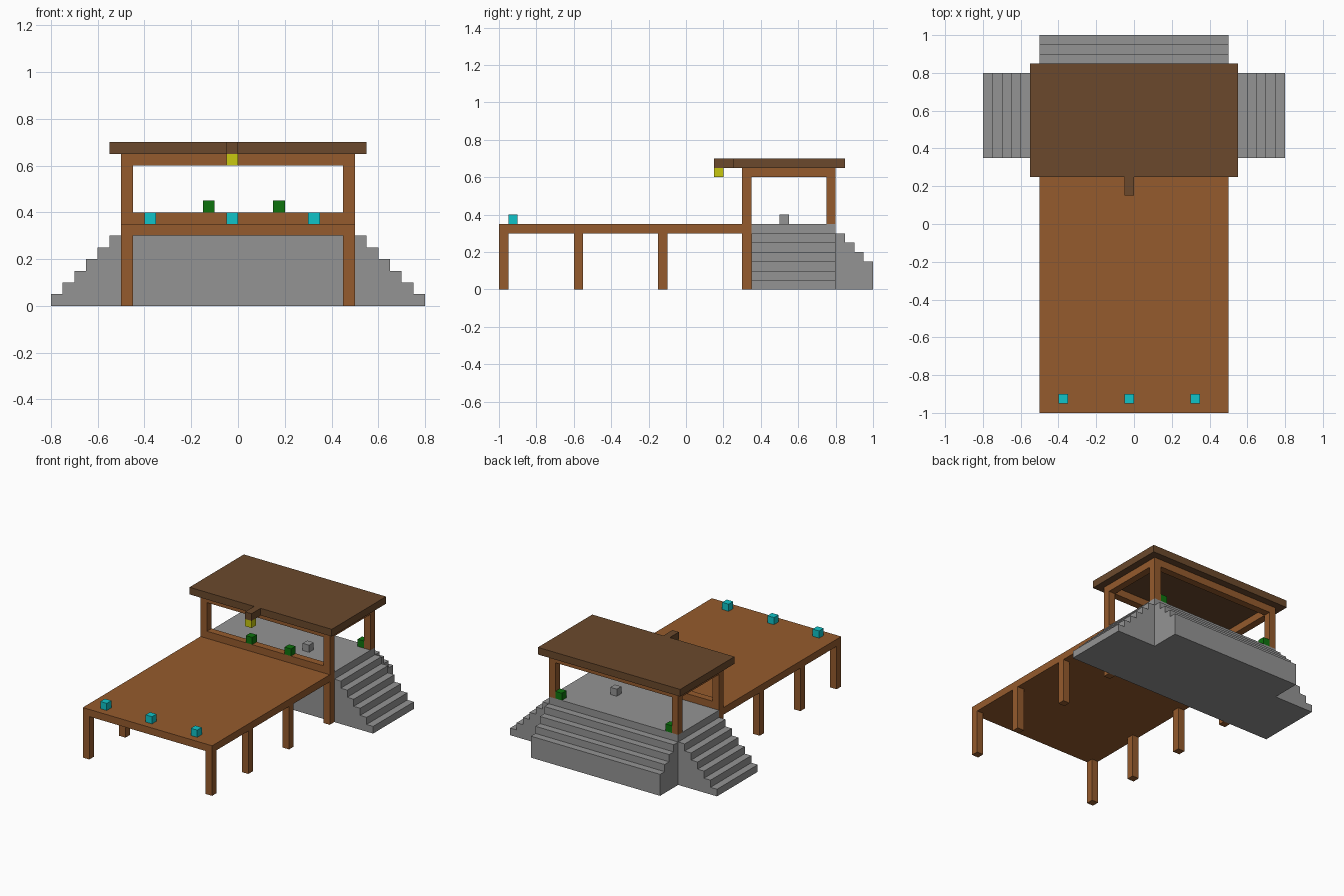
import bpy, bmesh
from mathutils import Matrix

if "Cube" in bpy.data.objects:
    bpy.data.objects.remove(bpy.data.objects["Cube"])

U = 0.05  # building module: block size, step size and beam width


def material(name, rgb):
    linear = [(c / 255 / 12.92) if c < 11 else ((c / 255 + 0.055) / 1.055) ** 2.4 for c in rgb]
    mat = bpy.data.materials.new(name)
    mat.use_nodes = True
    mat.diffuse_color = (*linear, 1)
    mat.node_tree.nodes["Principled BSDF"].inputs["Base Color"].default_value = (*linear, 1)
    return mat


wood = material("wood", (149, 91, 45))
dark_wood = material("dark wood", (107, 73, 44))
stone = material("grey stone", (148, 148, 148))
cyan = material("cyan", (16, 196, 200))
yellow = material("yellow", (200, 200, 16))
green = material("green", (14, 116, 14))


def finish(name, bm, mat):
    bmesh.ops.recalc_face_normals(bm, faces=bm.faces)
    mesh = bpy.data.meshes.new(name)
    bm.to_mesh(mesh)
    bm.free()
    mesh.materials.append(mat)
    obj = bpy.data.objects.new(name, mesh)
    bpy.context.collection.objects.link(obj)
    return obj


def box(name, x, y, z, mat):
    """Box from three (low, high) ranges."""
    bm = bmesh.new()
    centre = [sum(r) / 2 for r in (x, y, z)]
    size = [r[1] - r[0] for r in (x, y, z)]
    bmesh.ops.create_cube(bm, size=1, matrix=Matrix.Translation(centre) @ Matrix.Diagonal((*size, 1)))
    return finish(name, bm, mat)


def block(name, x, y, z, mat):
    """Small one-module cube from its low corner."""
    return box(name, (x, x + U), (y, y + U), (z, z + U), mat)


def stairs(name, steps, top, place, depth):
    """Stepped profile running outwards, extruded along its width."""
    outline = [(0, 0), (0, top)]
    for i in range(steps):
        outline += [(i * U, top - i * U), ((i + 1) * U, top - i * U)]
    outline.append((steps * U, 0))
    outline.pop(1)
    bm = bmesh.new()
    face = bm.faces.new([bm.verts.new(place(d, z)) for d, z in outline])
    extruded = bmesh.ops.extrude_face_region(bm, geom=[face])["geom"]
    bmesh.ops.translate(bm, vec=depth, verts=[v for v in extruded if isinstance(v, bmesh.types.BMVert)])
    return finish(name, bm, stone)


# Deck on legs
box("deck", (-0.5, 0.5), (-1, 0.3), (0.3, 0.35), wood)
box("deck_end_beam", (-0.45, 0.45), (0.3, 0.35), (0.3, 0.35), wood)

# Legs and pavilion posts, mirrored left and right
for side, x in (("right", (-0.5, -0.45)), ("left", (0.45, 0.5))):
    for i, y in enumerate((-1, -0.6, -0.15)):
        box(f"{side}_deck_leg_{i + 1}", x, (y, y + U), (0, 0.3), wood)
    box(f"{side}_front_post", x, (0.3, 0.35), (0, 0.65), wood)
    box(f"{side}_back_post", x, (0.75, 0.8), (0.35, 0.65), wood)
    box(f"{side}_roof_beam", x, (0.35, 0.75), (0.6, 0.65), wood)

# Cross beams and low front rail
box("front_roof_beam", (-0.45, 0.45), (0.3, 0.35), (0.6, 0.65), wood)
box("back_roof_beam", (-0.45, 0.45), (0.75, 0.8), (0.6, 0.65), wood)
box("front_rail", (-0.45, 0.45), (0.3, 0.35), (0.35, 0.4), wood)

# Stone platform with stairs on three sides
box("platform", (-0.5, 0.5), (0.35, 0.8), (0, 0.35), stone)
stairs("left_stairs", 6, 0.3, lambda d, z: (0.5 + d, 0.35, z), (0, 0.45, 0))
stairs("right_stairs", 6, 0.3, lambda d, z: (-0.5 - d, 0.35, z), (0, 0.45, 0))
stairs("back_stairs", 4, 0.3, lambda d, z: (-0.5, 0.8 + d, z), (1, 0, 0))

# Flat roof with a lamp arm
box("roof", (-0.55, 0.55), (0.25, 0.85), (0.65, 0.7), dark_wood)
box("lamp_arm", (-0.05, 0), (0.15, 0.25), (0.65, 0.7), dark_wood)
block("lamp", -0.05, 0.15, 0.6, yellow)

# Small blocks on the deck, rail and platform
for i, x in enumerate((-0.4, -0.05, 0.3)):
    block(f"deck_block_{i + 1}", x, -0.95, 0.35, cyan)
for i, x in enumerate((-0.15, 0.15)):
    block(f"rail_plant_{i + 1}", x, 0.3, 0.4, green)
for i, x in enumerate((-0.45, 0.4)):
    block(f"corner_plant_{i + 1}", x, 0.75, 0.35, green)
block("stone_block", 0.15, 0.5, 0.35, stone)
